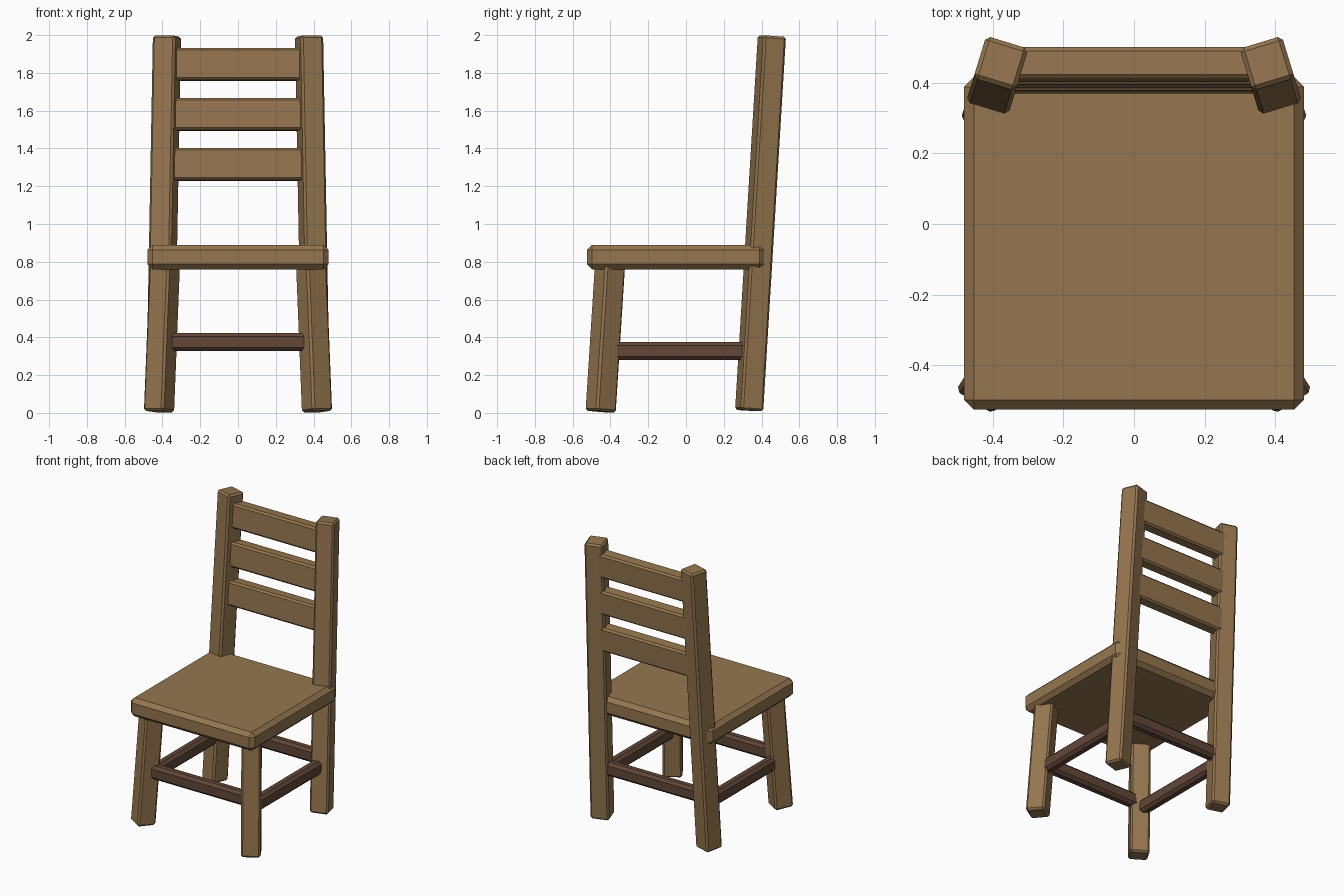
import bpy
import math
from mathutils import Matrix, Vector

if "Cube" in bpy.data.objects:
    bpy.data.objects.remove(bpy.data.objects["Cube"])


def material(name, rgb):
    m = bpy.data.materials.new(name)
    m.diffuse_color = (*rgb, 1.0)
    m.use_nodes = True
    m.node_tree.nodes["Principled BSDF"].inputs["Base Color"].default_value = m.diffuse_color
    return m


TAN = material("tan wood", (0.300, 0.181, 0.078))
DARK = material("dark brown wood", (0.122, 0.062, 0.039))


def beam(name, size, centre, mat, bevel, yaw=0.0, lean=0.0):
    """Chamfered box; leans back by 'lean', then turns by 'yaw' (degrees)."""
    bpy.ops.mesh.primitive_cube_add(size=1)
    ob = bpy.context.object
    ob.name = name
    ob.data.transform(Matrix.Diagonal((*size, 1.0)))
    ob.matrix_world = (Matrix.Translation(centre)
                       @ Matrix.Rotation(math.radians(yaw), 4, 'Z')
                       @ Matrix.Rotation(math.radians(-lean), 4, 'X'))
    mod = ob.modifiers.new("chamfer", 'BEVEL')
    mod.width = bevel
    mod.segments = 1
    ob.data.materials.append(mat)
    return ob


def leg(name, bottom, top, width, yaw):
    """Square leg between two end points, leaning along its own depth."""
    a, b = Vector(bottom), Vector(top)
    d = b - a
    lean = math.degrees(math.atan2(math.hypot(d.x, d.y), d.z))
    beam(name, (width, width, d.length), (a + b) / 2, TAN, 0.012, yaw, lean)


# Seat slab
beam("seat", (0.96, 0.94, 0.13), (0, -0.055, 0.825), TAN, 0.027)

# Legs and side rungs, left and right
for s, side in ((-1, "left"), (1, "right")):
    leg("back_post_" + side, (s * 0.412, 0.334, 0.012),
        (s * 0.377, 0.455, 1.995), 0.125, s * 17)
    leg("front_leg_" + side, (s * 0.418, -0.452, 0.007),
        (s * 0.386, -0.400, 0.82), 0.125, s * 32)
    beam("side_rung_" + side, (0.07, 0.78, 0.095),
         (s * 0.402, -0.035, 0.328), DARK, 0.018)

# Front and back rungs
for name, y in (("front_rung", -0.425), ("back_rung", 0.357)):
    beam(name, (0.79, 0.07, 0.095), (0, y, 0.375), DARK, 0.018)

# Backrest slats, following the lean of the posts
for i in range(3):
    beam("back_slat_%d" % (i + 1), (0.72, 0.09, 0.17),
         (0, 0.418 + 0.0165 * i, 1.315 + 0.265 * i), TAN, 0.012, 0, 3.5)
